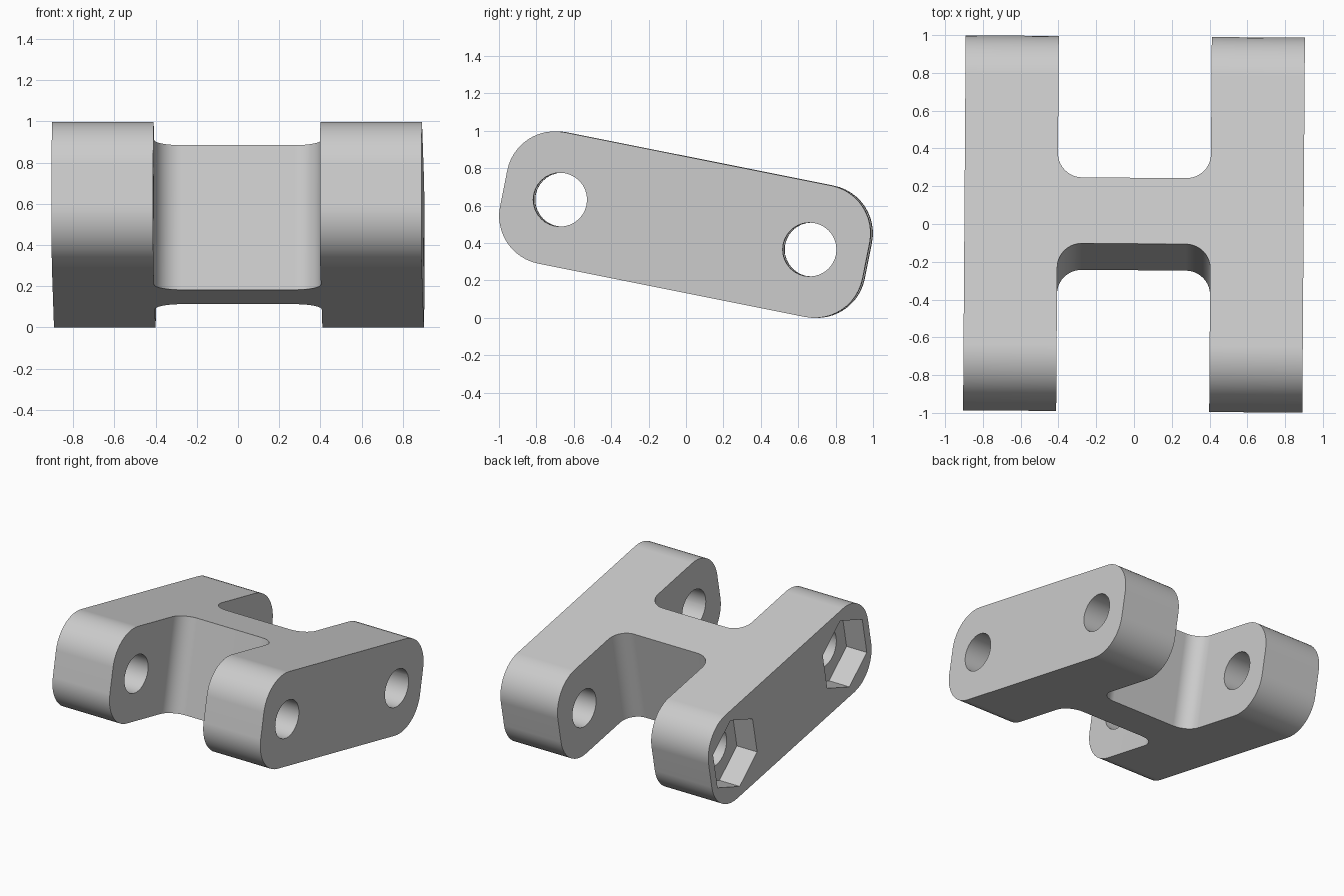
import bpy, bmesh, math
from mathutils import Vector, Matrix

if "Cube" in bpy.data.objects:
    bpy.data.objects.remove(bpy.data.objects["Cube"], do_unlink=True)

HALF_LEN, HALF_THICK, HALF_WIDTH = 0.988, 0.358, 0.898
CORNER = 0.26
SLOT_HALF, WEB_HALF, FILLET = 0.405, 0.178, 0.13
HOLE_AT, HOLE_R = 0.68, 0.144
NUT_R, NUT_DEPTH = 0.283, 0.175

grey = bpy.data.materials.new("light grey")
grey.use_nodes = True
grey.diffuse_color = (0.6, 0.6, 0.6, 1)
grey.node_tree.nodes["Principled BSDF"].inputs["Base Color"].default_value = (0.6, 0.6, 0.6, 1)


def arc(cx, cy, r, start, steps):
    """Quarter circle, counter-clockwise from the start angle in degrees."""
    return [(cx + r * math.cos(math.radians(start + 90 * i / steps)),
             cy + r * math.sin(math.radians(start + 90 * i / steps)))
            for i in range(steps + 1)]


def circle(cx, cy, r, sides, start=0.0):
    return [(cx + r * math.cos(start + math.tau * i / sides),
             cy + r * math.sin(start + math.tau * i / sides)) for i in range(sides)]


def prism(name, outline, axis, low, high):
    """Extrude an outline along x (outline in y, z) or z (outline in x, y)."""
    bm = bmesh.new()
    place = (lambda a, b: (low, a, b)) if axis == 'X' else (lambda a, b: (a, b, low))
    face = bm.faces.new([bm.verts.new(place(a, b)) for a, b in outline])
    top = bmesh.ops.extrude_face_region(bm, geom=[face])["geom"]
    step = Vector((high - low, 0, 0)) if axis == 'X' else Vector((0, 0, high - low))
    bmesh.ops.translate(bm, vec=step, verts=[v for v in top if isinstance(v, bmesh.types.BMVert)])
    bmesh.ops.recalc_face_normals(bm, faces=bm.faces)
    mesh = bpy.data.meshes.new(name)
    bm.to_mesh(mesh)
    bm.free()
    mesh.materials.append(grey)
    obj = bpy.data.objects.new(name, mesh)
    bpy.context.collection.objects.link(obj)
    return obj


# Link body: a rounded bar spanning the full width
cy, cz = HALF_LEN - CORNER, HALF_THICK - CORNER
outline = (arc(cy, cz, CORNER, 0, 12) + arc(-cy, cz, CORNER, 90, 12)
           + arc(-cy, -cz, CORNER, 180, 12) + arc(cy, -cz, CORNER, 270, 12))
body = prism("link_body", outline, 'X', -HALF_WIDTH, HALF_WIDTH)

# Cutters: filleted fork slots, pin holes and hexagonal nut pockets at both ends
cutters = []
for side, end in ((-1, "front"), (1, "back")):
    fx, fy = SLOT_HALF - FILLET, WEB_HALF + FILLET
    slot = ([(SLOT_HALF, 1.5), (-SLOT_HALF, 1.5)]
            + arc(-fx, fy, FILLET, 180, 10) + arc(fx, fy, FILLET, 270, 10))
    slot = [(x, side * y) for x, y in slot]
    cutters.append(prism(end + "_slot_cutter", slot, 'Z', -1, 1))
    hole = circle(side * HOLE_AT, 0, HOLE_R, 32)
    cutters.append(prism(end + "_hole_cutter", hole, 'X', -1.5, 1.5))
    nut = circle(side * HOLE_AT, 0, NUT_R, 6, math.pi / 2)
    cutters.append(prism(end + "_nut_cutter", nut, 'X', -1.5, NUT_DEPTH - HALF_WIDTH))

bpy.ops.object.select_all(action='DESELECT')
bpy.context.view_layer.objects.active = body
body.select_set(True)
for cutter in cutters:
    cutter.hide_render = True
    cut = body.modifiers.new("cut", 'BOOLEAN')
    cut.operation = 'DIFFERENCE'
    cut.solver = 'EXACT'
    cut.object = cutter
    bpy.ops.object.modifier_apply(modifier=cut.name)
    bpy.data.objects.remove(cutter, do_unlink=True)

# Smooth rounds, crisp edges, true flats
bpy.ops.object.shade_smooth_by_angle(angle=math.radians(30))
weighted = body.modifiers.new("flat_sides", 'WEIGHTED_NORMAL')
weighted.keep_sharp = True

# Resting tilt, then stand on the ground
turn = Matrix.Rotation(math.radians(-0.4), 4, 'Z') @ Matrix.Rotation(math.radians(-11.3), 4, 'X')
body.data.transform(turn)
body.data.transform(Matrix.Translation((0, 0, -min(v.co.z for v in body.data.vertices))))
